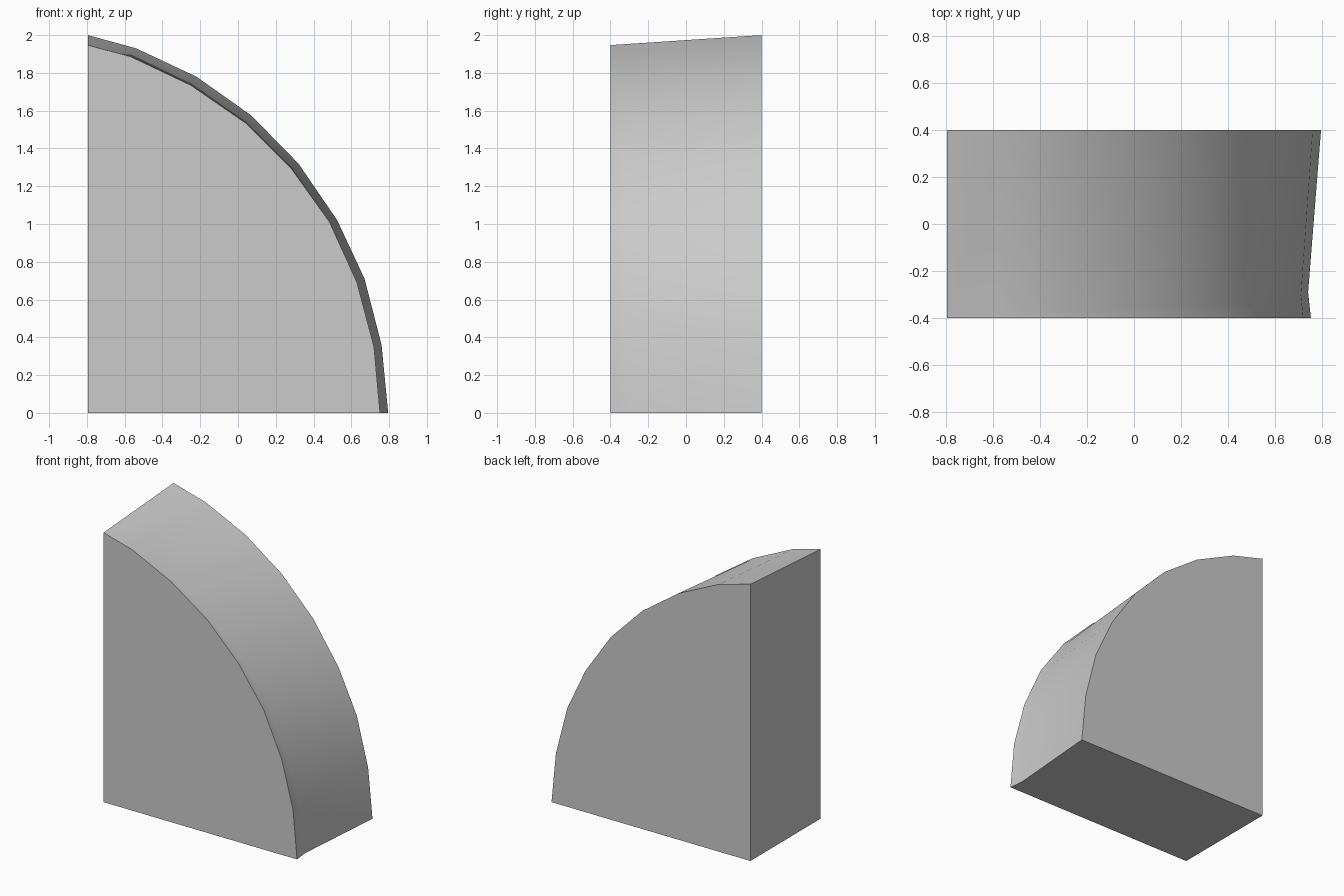
import bpy
import bmesh
import math

cube = bpy.data.objects.get("Cube")
if cube:
    bpy.data.objects.remove(cube, do_unlink=True)

HALF_DEPTH = 0.4
LEFT = -0.795

# Single grey material
grey = bpy.data.materials.new("light grey")
grey.use_nodes = True
colour = (0.6, 0.6, 0.6, 1)
grey.diffuse_color = colour
grey.node_tree.nodes["Principled BSDF"].inputs["Base Color"].default_value = colour

# Curved edge as (x, z), from the tall side down to the base
back_curve = [(LEFT, 2), (-0.54, 1.93), (-0.22, 1.78), (0.07, 1.575), (0.32, 1.32),
              (0.525, 1.02), (0.67, 0.71), (0.76, 0.36), (0.795, 0)]
front_curve = [(LEFT, 1.947), (-0.57, 1.887), (-0.25, 1.735), (0.04, 1.535), (0.285, 1.29),
               (0.485, 1.01), (0.63, 0.69), (0.72, 0.35), (0.752, 0)]

bm = bmesh.new()
back = [bm.verts.new((x, HALF_DEPTH, z)) for x, z in back_curve]
front = [bm.verts.new((x, -HALF_DEPTH, z)) for x, z in front_curve]

# Shallow groove behind the front rim, deepening towards the base
last = len(front) - 1
groove = [front[0]]
for i in range(1, last + 1):
    t = i / last
    x, z = front_curve[i]
    angle = math.pi / 2 * (1 - t)
    dip = 0.012 * t
    z_new = z - dip * math.sin(angle)
    groove.append(bm.verts.new((x - dip * math.cos(angle), 0.11 * t - HALF_DEPTH, z_new)))

# Curved surface strips
for i in range(last):
    rim = [front[i], front[i + 1], groove[i + 1]]
    if i:
        rim.append(groove[i])
    bm.faces.new(rim)
    bm.faces.new((groove[i], groove[i + 1], back[i + 1], back[i]))

# Flat front, back, base and tall side
front_corner = bm.verts.new((LEFT, -HALF_DEPTH, 0))
back_corner = bm.verts.new((LEFT, HALF_DEPTH, 0))
bm.faces.new(front + [front_corner])
bm.faces.new(back + [back_corner])
bm.faces.new((front_corner, front[-1], groove[-1], back[-1], back_corner))
bm.faces.new((front_corner, front[0], back[0], back_corner))
bmesh.ops.recalc_face_normals(bm, faces=bm.faces[:])

mesh = bpy.data.meshes.new("quarter_round_block")
bm.to_mesh(mesh)
bm.free()
mesh.materials.append(grey)
block = bpy.data.objects.new("quarter_round_block", mesh)
bpy.context.collection.objects.link(block)

# Smooth curve with crisp outer edges
bpy.ops.object.select_all(action="DESELECT")
block.select_set(True)
bpy.context.view_layer.objects.active = block
bpy.ops.object.shade_smooth_by_angle(angle=math.radians(30))
